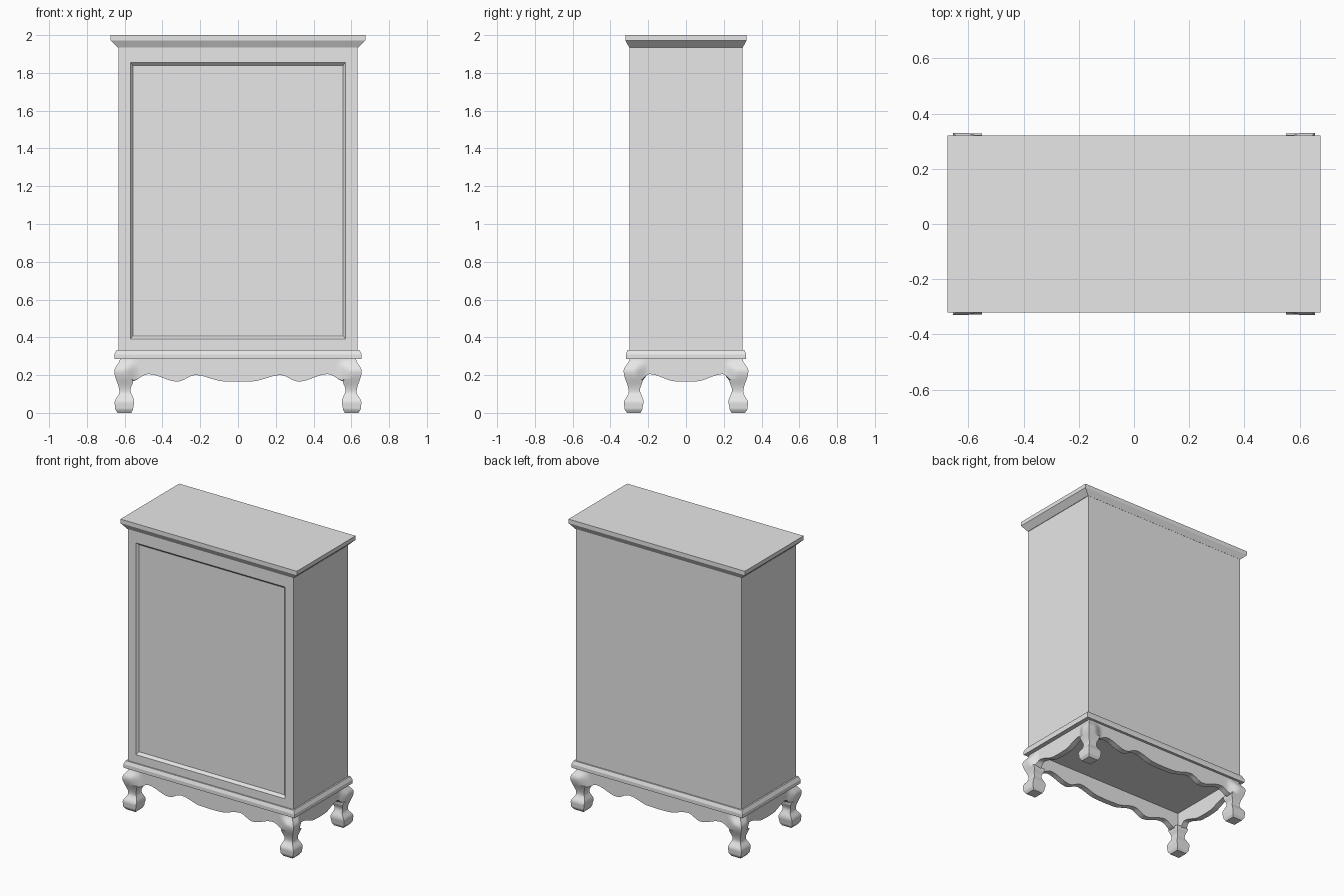
import bpy, bmesh, math

if "Cube" in bpy.data.objects:
    bpy.data.objects.remove(bpy.data.objects["Cube"])

grey = bpy.data.materials.new("plain grey")
grey.use_nodes = True
grey.diffuse_color = (0.8, 0.8, 0.8, 1)
grey.node_tree.nodes["Principled BSDF"].inputs["Base Color"].default_value = (0.8, 0.8, 0.8, 1)

BODY_X, BODY_Y = 0.633, 0.30      # half size of the carcass
APRON_X, APRON_Y = 0.625, 0.30    # half size of the apron faces
BASE_Z, BODY_Z, CROWN_Z = 0.285, 0.333, 1.938


def finish(bm, name, smooth=False):
    bmesh.ops.recalc_face_normals(bm, faces=bm.faces)
    mesh = bpy.data.meshes.new(name)
    bm.to_mesh(mesh)
    bm.free()
    mesh.materials.append(grey)
    obj = bpy.data.objects.new(name, mesh)
    bpy.context.collection.objects.link(obj)
    if smooth:
        bpy.ops.object.select_all(action='DESELECT')
        obj.select_set(True)
        bpy.context.view_layer.objects.active = obj
        bpy.ops.object.shade_smooth_by_angle(angle=math.radians(35))
    return obj


def ease(points, v):
    """Smooth wave through (position, value) points."""
    if v <= points[0][0]:
        return points[0][1]
    for (a, p), (b, q) in zip(points, points[1:]):
        if v <= b:
            return p + (q - p) * (1 - math.cos(math.pi * (v - a) / (b - a))) / 2
    return points[-1][1]


def stack(name, rings, smooth=False):
    """Solid made of stacked rectangles (z, x0, x1, y0, y1)."""
    bm = bmesh.new()
    loops = [[bm.verts.new(p) for p in ((x0, y0, z), (x1, y0, z), (x1, y1, z), (x0, y1, z))]
             for z, x0, x1, y0, y1 in rings]
    for low, high in zip(loops, loops[1:]):
        for i in range(4):
            j = (i + 1) % 4
            bm.faces.new((low[i], low[j], high[j], high[i]))
    bm.faces.new(loops[0])
    bm.faces.new(loops[-1])
    return finish(bm, name, smooth)


def moulding(name, profile):
    """Centred moulding from (z, overhang) steps around the carcass."""
    rings = []
    for z, (ox, oy) in profile:
        x, y = BODY_X + ox, BODY_Y + oy
        rings.append((z, -x, x, -y, y))
    return stack(name, rings)


# Carcass with a bevelled, sunken front panel
bm = bmesh.new()
bmesh.ops.create_cube(bm, size=2)
for v in bm.verts:
    v.co = (v.co.x * BODY_X, v.co.y * BODY_Y, CROWN_Z if v.co.z > 0 else BODY_Z)
front = min(bm.faces, key=lambda f: f.calc_center_median().y)
for half, low, high, y in ((0.57, 0.39, 1.855, -BODY_Y), (0.557, 0.408, 1.84, -BODY_Y + 0.015)):
    bmesh.ops.inset_individual(bm, faces=[front], thickness=0.01)
    middle = front.calc_center_median().z
    for v in front.verts:
        v.co = (math.copysign(half, v.co.x), y, high if v.co.z > middle else low)
finish(bm, "cabinet_body")

# Crown and base mouldings
moulding("crown_top", [(CROWN_Z - 0.003, (0.003, 0.001)), (1.972, (0.042, 0.021)), (2.0, (0.042, 0.021))])
moulding("base_moulding", [(BASE_Z, (0.022, 0.018)), (0.31, (0.022, 0.018)), (BODY_Z, (0.01, 0.009))])

# Outward swell and inner edge of a leg, by height
SWELL = [(0, 0.013), (0.022, 0.026), (0.055, 0.028), (0.11, 0.003), (0.222, 0.03), (BASE_Z, 0.0)]
INNER = [(0, 0.06), (0.022, 0.07), (0.06, 0.075), (0.122, 0.056), (0.17, 0.07)]

# Curved corner legs
for sx, side in ((-1, "right"), (1, "left")):
    for sy, end in ((-1, "front"), (1, "back")):
        rings = []
        for k in range(25):
            z = 0.18 * k / 24
            out, inn = ease(SWELL, z), ease(INNER, z)
            rings.append((z, sx * (APRON_X + out), sx * (APRON_X - inn),
                          sy * (APRON_Y + out), sy * (APRON_Y - inn)))
        stack(f"{end}_{side}_leg", rings, True)


def apron(name, length, depth, wave, place):
    """Scalloped rail that swells into the knees at both ends."""
    bm = bmesh.new()
    columns, rows, thick = 96, 12, 0.04
    previous = None
    for i in range(columns + 1):
        u = length * (2 * i / columns - 1)
        knee = ease([(length - 0.10, 0), (length - 0.05, 1)], abs(u))
        bottom = ease(wave, abs(u))
        loop = []
        for k in range(rows + 1):
            z = bottom + (BASE_Z - bottom) * k / rows
            swell = ease(SWELL, z) * knee
            loop.append(bm.verts.new(place(u * (1 + swell / length), depth + swell, z)))
        inside = max(-length + thick, min(length - thick, u))
        for z in (BASE_Z, bottom):
            loop.append(bm.verts.new(place(inside, depth - thick, z)))
        if previous:
            for k in range(len(loop)):
                n = (k + 1) % len(loop)
                bm.faces.new((previous[k], loop[k], loop[n], previous[n]))
        previous = loop
    bmesh.ops.remove_doubles(bm, verts=bm.verts, dist=0.0001)
    finish(bm, name, True)


LONG = [(0, 0.165), (0.07, 0.167), (0.225, 0.2), (0.32, 0.166), (0.475, 0.205), (0.565, 0.167)]
SHORT = [(0, 0.165), (0.05, 0.167), (0.195, 0.205), (0.24, 0.167)]
for s, end, side in ((-1, "front", "right"), (1, "back", "left")):
    apron(f"{end}_apron", APRON_X, APRON_Y, LONG, lambda u, d, z: (u, s * d, z))
    apron(f"{side}_apron", APRON_Y, APRON_X, SHORT, lambda u, d, z: (s * d, u, z))
